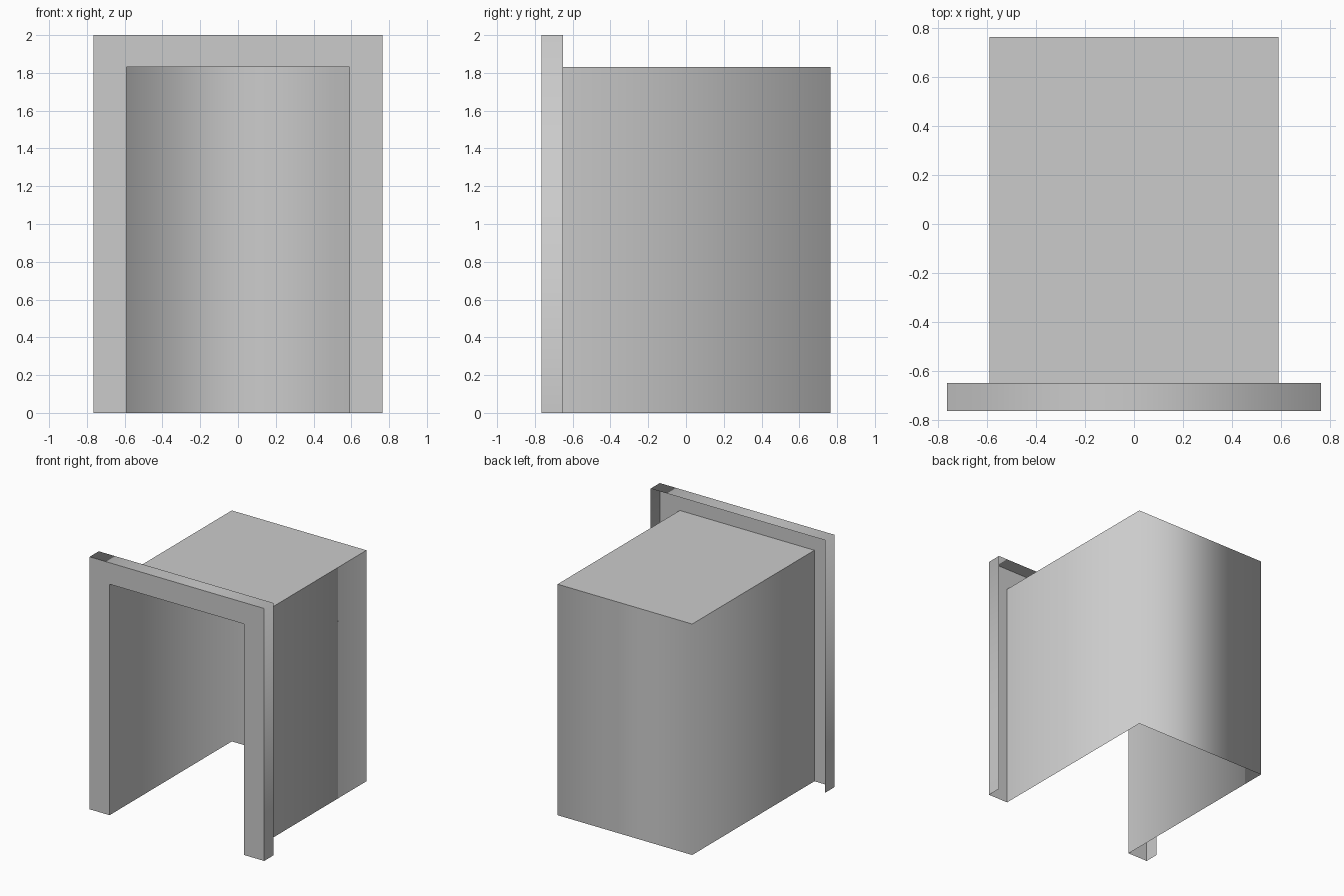
import bpy

cube = bpy.data.objects.get("Cube")
if cube:
    bpy.data.objects.remove(cube, do_unlink=True)

# Main dimensions
OPENING, OUTER = 0.59, 0.765      # half widths of the box and the frame
LID_Z, TOP_Z = 1.83, 2.0
FRONT, RIM_BACK, BACK = -0.765, -0.65, 0.765

gray = bpy.data.materials.new("light_gray")
gray.use_nodes = True
color = (0.6, 0.6, 0.6, 1)
gray.diffuse_color = color
gray.node_tree.nodes["Principled BSDF"].inputs["Base Color"].default_value = color


def sheet(name, first, second, smooth=False):
    """Thin sheet spanning two matching polylines."""
    n = len(first)
    faces = [(i, i + 1, n + i + 1, n + i) for i in range(n - 1)]
    mesh = bpy.data.meshes.new(name)
    mesh.from_pydata(first + second, [], faces)
    mesh.materials.append(gray)
    for poly in mesh.polygons:
        poly.use_smooth = smooth
    obj = bpy.data.objects.new(name, mesh)
    bpy.context.collection.objects.link(obj)
    return obj


def arch(half, top, y):
    """Upright, open-bottomed outline at depth y."""
    return [(half, y, 0), (half, y, top), (-half, y, top), (-half, y, 0)]


def plan(z):
    """Side, back, side outline of the box at height z."""
    return [(OPENING, FRONT, z), (OPENING, BACK, z),
            (-OPENING, BACK, z), (-OPENING, FRONT, z)]


# Box: two sides and a back softly shaded as one, with a flat lid
sheet("box_walls", plan(0), plan(LID_Z), smooth=True)
sheet("box_lid",
      [(-OPENING, FRONT, LID_Z), (OPENING, FRONT, LID_Z)],
      [(-OPENING, BACK, LID_Z), (OPENING, BACK, LID_Z)])

# Frame: mitred front flange with a rim turned back, hollow behind
sheet("frame_flange", arch(OUTER, TOP_Z, FRONT), arch(OPENING, LID_Z, FRONT))
sheet("frame_rim", arch(OUTER, TOP_Z, RIM_BACK), arch(OUTER, TOP_Z, FRONT), smooth=True)
